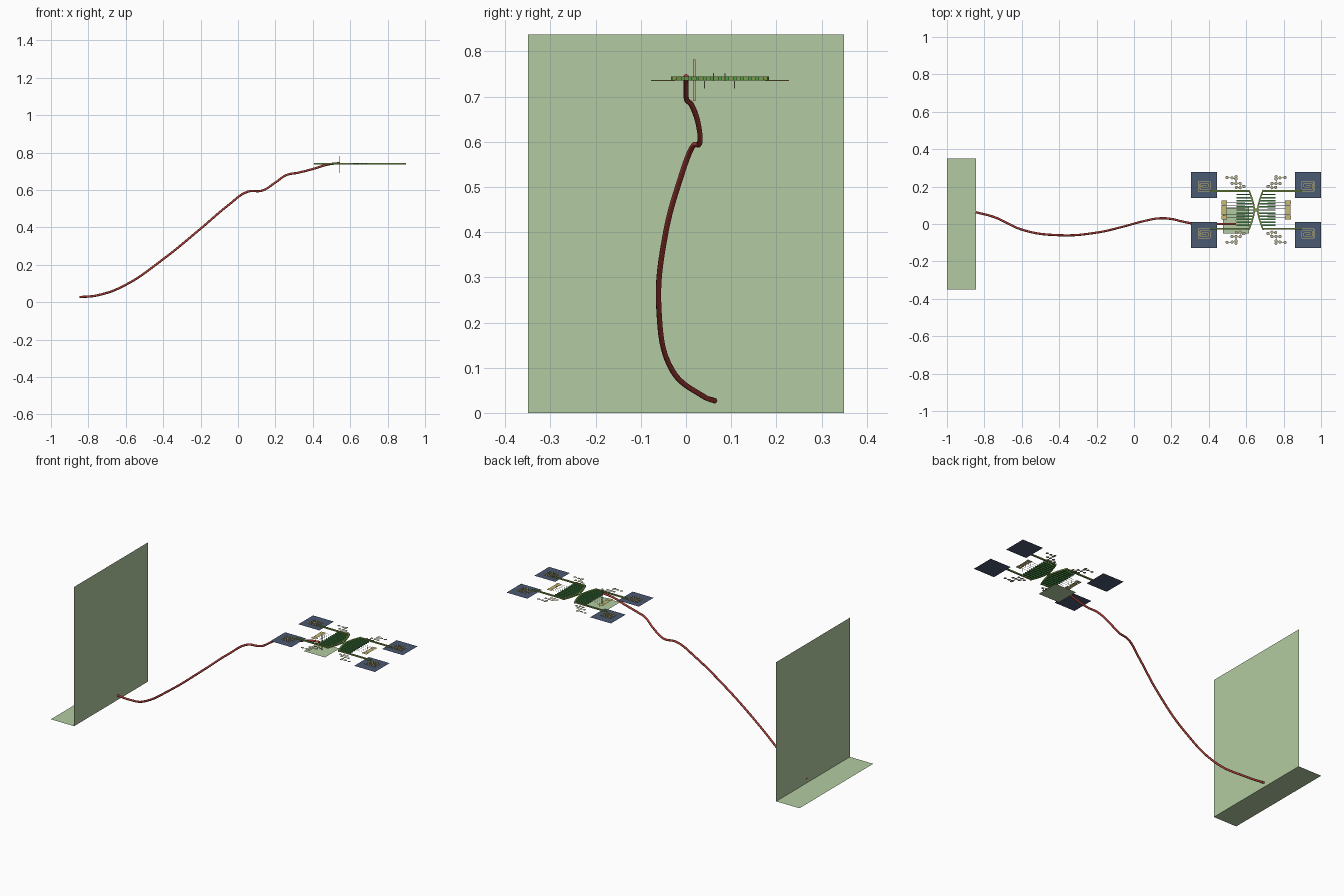
import bpy, bmesh, math
from mathutils import Vector

if "Cube" in bpy.data.objects:
    bpy.data.objects.remove(bpy.data.objects["Cube"])

CX, CY = 0.6525, 0.075          # centre of the circuit
Z = 0.735                       # circuit level


def mat(name, r, g, b):
    m = bpy.data.materials.new(name)
    m.diffuse_color = (r, g, b, 1)
    m.use_nodes = True
    m.node_tree.nodes["Principled BSDF"].inputs["Base Color"].default_value = m.diffuse_color
    return m


PALE = mat("pale_green", 0.45, 0.6, 0.36)
BLUE = mat("slate_blue", 0.07, 0.1, 0.17)
RED = mat("cable_red", 0.42, 0.05, 0.04)
GOLD = mat("gold", 0.58, 0.5, 0.17)
GREEN = mat("leaf_green", 0.08, 0.33, 0.08)
OLIVE = mat("olive", 0.2, 0.32, 0.07)
TAN = mat("tan", 0.5, 0.48, 0.3)
GREY = mat("wire_grey", 0.3, 0.32, 0.3)


def finish(name, bm, material):
    me = bpy.data.meshes.new(name)
    bm.to_mesh(me)
    bm.free()
    me.materials.append(material)
    ob = bpy.data.objects.new(name, me)
    bpy.context.collection.objects.link(ob)
    return ob


def quad(bm, pts):
    return bm.faces.new([bm.verts.new(p) for p in pts])


def rect(bm, x0, x1, y0, y1, z):
    x0, x1 = sorted((x0, x1))
    y0, y1 = sorted((y0, y1))
    quad(bm, [(x0, y0, z), (x1, y0, z), (x1, y1, z), (x0, y1, z)])


def bar(bm, p, q, w, z0, z1=None):
    """Strip from p to q of width w; a solid box if z1 is given."""
    p, q = Vector(p), Vector(q)
    d = (q - p).normalized()
    n = Vector((-d.y, d.x)) * w / 2
    f = quad(bm, [(*c, z0) for c in (p - n, q - n, q + n, p + n)])
    if z1 is not None:
        ext = bmesh.ops.extrude_face_region(bm, geom=[f], use_keep_orig=True)
        top = [v for v in ext["geom"] if isinstance(v, bmesh.types.BMVert)]
        bmesh.ops.translate(bm, verts=top, vec=(0, 0, z1 - z0))
        bmesh.ops.recalc_face_normals(bm, faces=bm.faces[:])


CORNERS = [(sx, sy) for sx in (-1, 1) for sy in (-1, 1)]

# wall plate and floor strip behind it
bm = bmesh.new()
quad(bm, [(-0.845, -0.35, 0), (-0.845, 0.35, 0), (-0.845, 0.35, 0.837), (-0.845, -0.35, 0.837)])
finish("wall_plate", bm, PALE)
bm = bmesh.new()
rect(bm, -1, -0.845, -0.35, 0.35, 0)
finish("floor_strip", bm, PALE)

# small landing plate under the circuit, with its upright pin
bm = bmesh.new()
rect(bm, 0.475, 0.615, -0.052, 0.088, 0.69)
finish("landing_plate", bm, PALE)
bm = bmesh.new()
bar(bm, (0.5435, 0.018), (0.5465, 0.018), 0.005, 0.69, 0.782)
finish("upright_pin", bm, TAN)

# hanging cable
path = [(-0.846, 0.063, 0.027), (-0.75, 0.038, 0.037), (-0.6, -0.03, 0.093),
        (-0.4, -0.06, 0.23), (-0.2, -0.046, 0.393), (-0.05, -0.012, 0.52), (0.05, 0.015, 0.59),
        (0.13, 0.03, 0.597), (0.2, 0.027, 0.64), (0.26, 0.013, 0.68), (0.32, 0.002, 0.692),
        (0.4, 0, 0.712), (0.48, 0, 0.736), (0.545, 0, 0.744)]
cu = bpy.data.curves.new("cable", 'CURVE')
cu.dimensions = '3D'
sp = cu.splines.new('BEZIER')
sp.bezier_points.add(len(path) - 1)
for b, p in zip(sp.bezier_points, path):
    b.co = p
    b.handle_left_type = b.handle_right_type = 'AUTO'
sp.resolution_u = 8
cu.bevel_depth = 0.006
cu.bevel_resolution = 2
cu.use_fill_caps = True
cu.materials.append(RED)
bpy.context.collection.objects.link(bpy.data.objects.new("cable", cu))

# four square pads
bm = bmesh.new()
for sx, sy in CORNERS:
    rect(bm, CX + sx * 0.209, CX + sx * 0.3475, CY + sy * 0.063, CY + sy * 0.202, Z - 0.001)
finish("corner_pads", bm, BLUE)

# square spiral coil on each pad
bm = bmesh.new()
for sx, sy in CORNERS:
    l, r, t, b, s = 0.310, 0.245, 0.151, 0.101, 0.0105
    pts = [(r, b)]
    for i in range(3):
        k = i * s
        pts += [(l - k, b + k), (l - k, t - k), (r + k, t - k), (r + k, b + k + s)]
    pts = pts[:12]
    for (x0, y0), (x1, y1) in zip(pts, pts[1:]):
        bar(bm, (CX + sx * x0, CY + sy * y0), (CX + sx * x1, CY + sy * y1), 0.003, Z, Z + 0.002)
finish("spiral_coils", bm, GOLD)

# arms from the coils to the spine
bm = bmesh.new()
for sx, sy in CORNERS:
    bar(bm, (CX + sx * 0.247, CY + sy * 0.101), (CX + sx * 0.036, CY + sy * 0.101), 0.009, Z + 0.002, Z + 0.009)
finish("pad_arms", bm, OLIVE)


def spine_x(y):
    """Half gap between the two curved spines."""
    return 0.009 + 0.03 * (abs(y) / 0.107) ** 1.5


# two bowed spines meeting at a central bridge
bm = bmesh.new()
ys = [-0.107 + 0.214 * i / 14 for i in range(15)]
for sx in (-1, 1):
    for a, b in zip(ys, ys[1:]):
        bar(bm, (CX + sx * spine_x(a), CY + a), (CX + sx * spine_x(b), CY + b), 0.008, Z + 0.001, Z + 0.009)
bar(bm, (CX - 0.012, CY), (CX + 0.012, CY), 0.018, Z + 0.001, Z + 0.009)
finish("curved_spines", bm, OLIVE)

# comb fingers
bm = bmesh.new()
for sx in (-1, 1):
    for i in range(11):
        y = (i - 5) * 0.0165
        bar(bm, (CX + sx * spine_x(y), CY + y), (CX + sx * 0.105, CY + y), 0.0075, Z + 0.001, Z + 0.009)
finish("comb_fingers", bm, GREEN)

# gold contact blocks and their wires
bm, wires = bmesh.new(), bmesh.new()
for sx in (-1, 1):
    for y, h, x0, x1 in ((0, 0.054, 0.158, 0.184), (0.04, 0.022, 0.154, 0.186), (-0.04, 0.022, 0.154, 0.186)):
        rect(bm, CX + sx * x0, CX + sx * x1, CY + y - h / 2, CY + y + h / 2, Z + 0.003)
    for i in range(6):
        y = (i - 2.5) * 0.0165
        bar(wires, (CX + sx * 0.158, CY + y), (CX + sx * 0.06, CY + y), 0.002, Z + 0.005)
finish("contact_blocks", bm, GOLD)
finish("contact_wires", wires, GREY)

# thin upright and hanging tabs
bm = bmesh.new()
for sx in (-1, 1):
    for y, z in ((0.061, 0.752), (0.086, 0.752), (0.041, 0.718), (0.107, 0.718)):
        x = CX + sx * 0.15
        quad(bm, [(x, y - 0.001, Z), (x, y + 0.001, Z), (x, y + 0.001, z), (x, y - 0.001, z)])
finish("thin_tabs", bm, TAN)

# branching chains of flat beads
nodes = [(0.155, 0.173), (0.128, 0.172), (0.107, 0.165), (0.107, 0.142), (0.128, 0.142),
         (0.085, 0.142), (0.085, 0.119), (0.064, 0.125), (0.105, 0.121), (0.107, 0.178)]
links = [(0, 1), (1, 2), (2, 3), (3, 4), (3, 5), (5, 6), (5, 7), (6, 8), (2, 9)]
beads, bonds = bmesh.new(), bmesh.new()
for sx, sy in CORNERS:
    P = [(CX + sx * x, CY + sy * y) for x, y in nodes]
    for x, y in P:
        quad(beads, [(x + 0.0085 * math.cos(a), y + 0.0085 * math.sin(a), Z)
                     for a in (i * math.tau / 12 for i in range(12))])
    for a, b in links:
        bar(bonds, P[a], P[b], 0.003, Z - 0.001)
finish("bead_chains", beads, TAN)
finish("bead_links", bonds, GREY)
